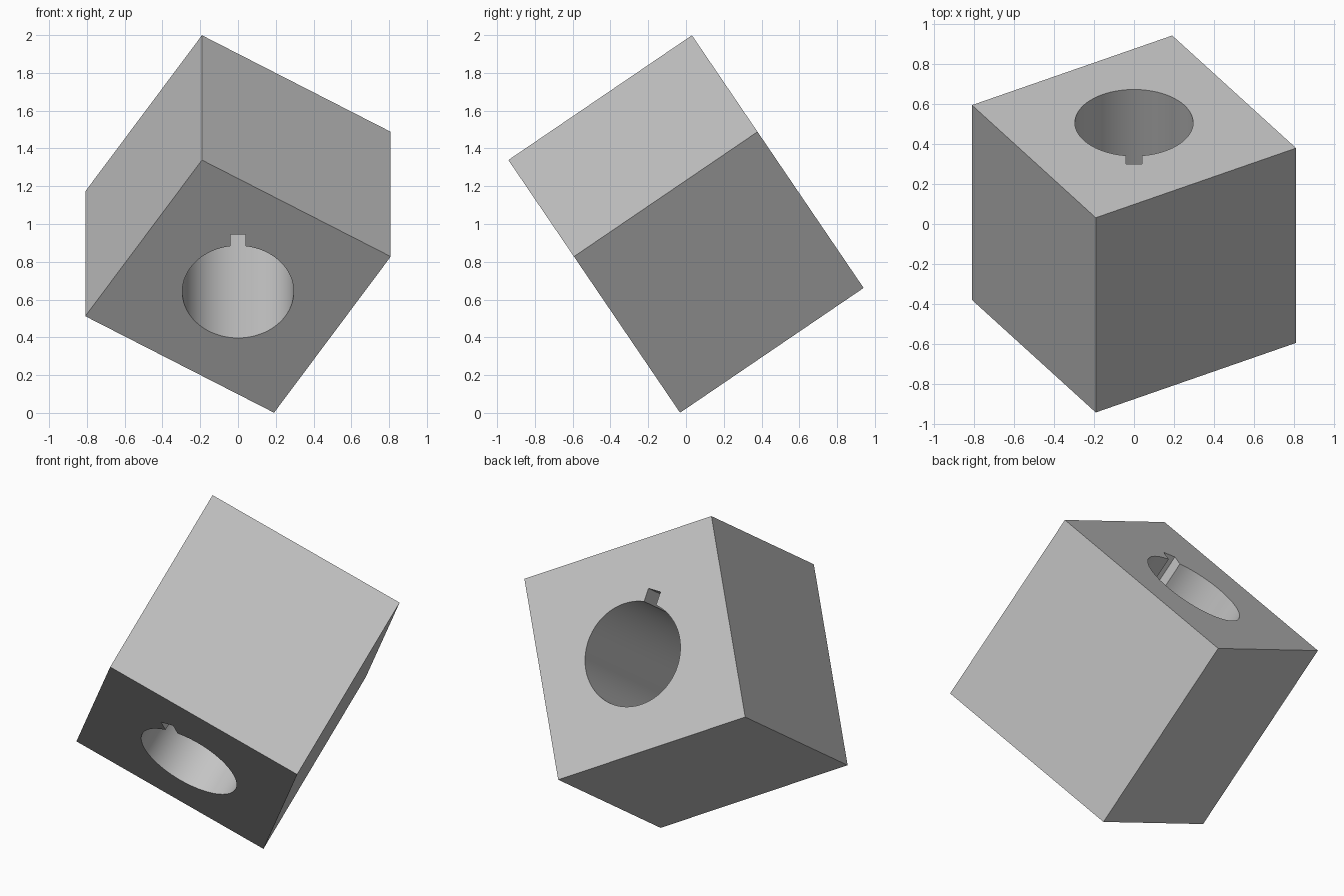
import bpy, bmesh
from math import radians, sin, cos, asin, pi

default = bpy.data.objects.get("Cube")
if default:
    bpy.data.objects.remove(default, do_unlink=True)

SIDE = 1.175                 # cube edge
TURN = radians(31.72)        # spin of the block around the bore
TILT = radians(-55.8)        # lean of the bore axis
RADIUS, BORE_Y = 0.295, 0.035
KEY_HALF, KEY_DEPTH = 0.04, 0.368
STEPS = 72

grey = bpy.data.materials.new("plain grey")
grey.use_nodes = True
colour = (0.55, 0.55, 0.55, 1)
grey.diffuse_color = colour
grey.node_tree.nodes["Principled BSDF"].inputs["Base Color"].default_value = colour


def loop(bm, points):
    """Closed edge loop in the base plane of the block."""
    verts = [bm.verts.new((x, y, -SIDE / 2)) for x, y in points]
    return [bm.edges.new((a, b)) for a, b in zip(verts, verts[1:] + verts[:1])]


# Square outline of the block
half_diagonal = SIDE / 2 ** 0.5
square = [(half_diagonal * cos(TURN + pi / 4 + i * pi / 2),
           half_diagonal * sin(TURN + pi / 4 + i * pi / 2)) for i in range(4)]

# Round bore with a rectangular keyway
gap = asin(KEY_HALF / RADIUS)
start, sweep = -pi / 2 + gap, 2 * pi - 2 * gap
bore = [(RADIUS * cos(start + sweep * i / STEPS),
         BORE_Y + RADIUS * sin(start + sweep * i / STEPS)) for i in range(STEPS + 1)]
bore += [(-KEY_HALF, BORE_Y - KEY_DEPTH), (KEY_HALF, BORE_Y - KEY_DEPTH)]

# Fill between the outlines and extrude along the bore
bm = bmesh.new()
edges = loop(bm, square) + loop(bm, bore)
bmesh.ops.triangle_fill(bm, use_beauty=True, edges=edges)
result = bmesh.ops.extrude_face_region(bm, geom=bm.faces[:], use_keep_orig=True)
top = [g for g in result["geom"] if isinstance(g, bmesh.types.BMVert)]
bmesh.ops.translate(bm, verts=top, vec=(0, 0, SIDE))
bmesh.ops.recalc_face_normals(bm, faces=bm.faces[:])
mesh = bpy.data.meshes.new("keyed_block")
bm.to_mesh(mesh)
bm.free()
mesh.materials.append(grey)

block = bpy.data.objects.new("keyed_block", mesh)
bpy.context.collection.objects.link(block)
block.rotation_euler.x = TILT
block.location.z = 1

# Smooth bore wall, sharp block edges
bpy.ops.object.select_all(action="DESELECT")
block.select_set(True)
bpy.context.view_layer.objects.active = block
bpy.ops.object.shade_smooth_by_angle(angle=radians(30))
